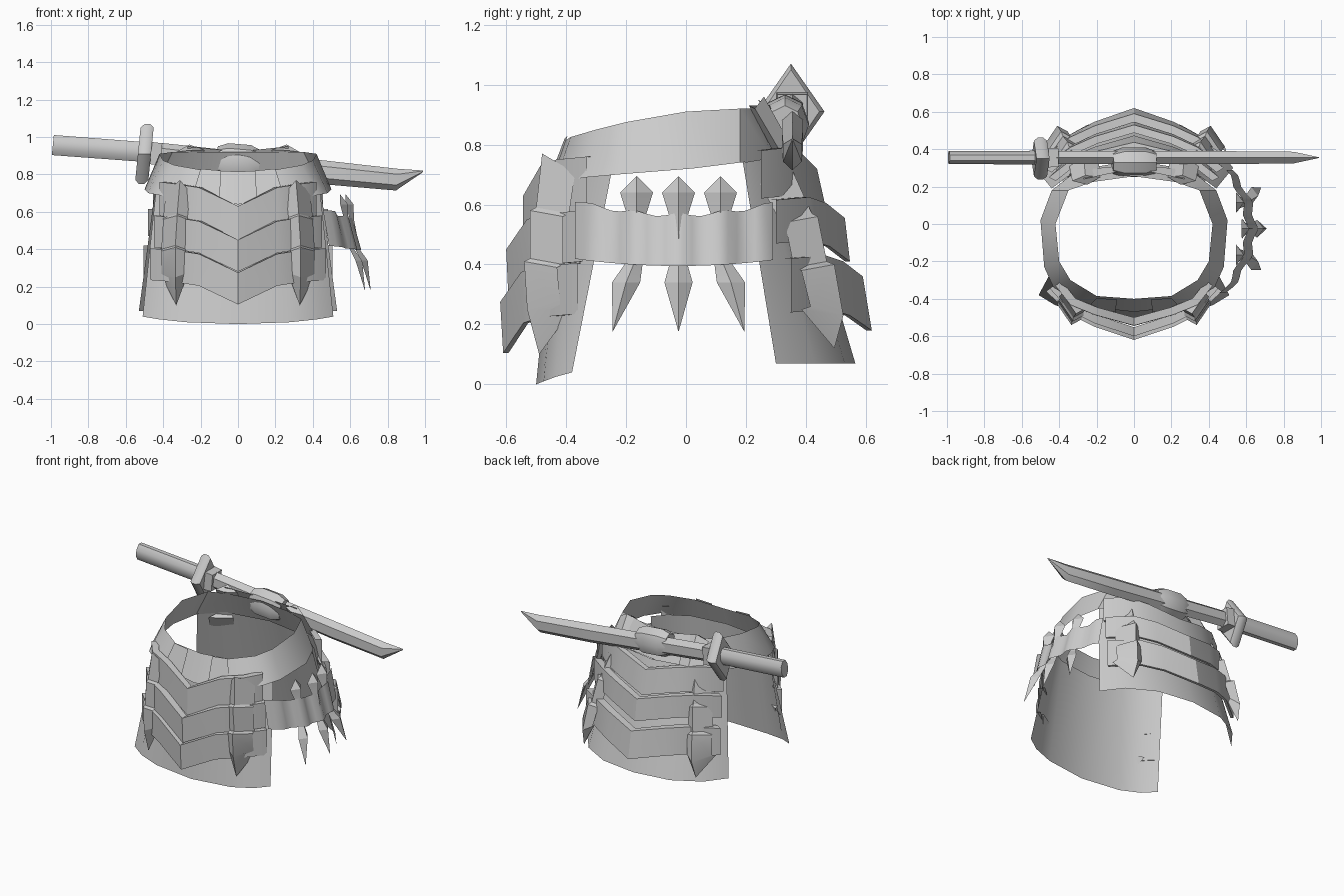
import bpy, bmesh, math

cube = bpy.data.objects.get("Cube")
if cube:
    bpy.data.objects.remove(cube, do_unlink=True)

grey = bpy.data.materials.new("plain_grey")
grey.use_nodes = True
COLOUR = (0.6, 0.6, 0.6, 1)
grey.diffuse_color = COLOUR
grey.node_tree.nodes["Principled BSDF"].inputs["Base Color"].default_value = COLOUR


def loft(name, rows, closed=False, caps=False, angle=30):
    """Skin a sheet or tube through rows holding the same number of points."""
    bm = bmesh.new()
    grid = [[bm.verts.new(p) for p in row] for row in rows]
    n = len(grid[0])
    for a, b in zip(grid, grid[1:]):
        for i in range(n if closed else n - 1):
            j = (i + 1) % n
            bm.faces.new((a[i], b[i], b[j], a[j]))
    if caps:
        bm.faces.new(grid[0])
        bm.faces.new(grid[-1])
    bmesh.ops.remove_doubles(bm, verts=bm.verts, dist=0.0005)
    bmesh.ops.recalc_face_normals(bm, faces=bm.faces)
    mesh = bpy.data.meshes.new(name)
    bm.to_mesh(mesh)
    bm.free()
    mesh.materials.append(grey)
    obj = bpy.data.objects.new(name, mesh)
    bpy.context.collection.objects.link(obj)
    bpy.ops.object.select_all(action='DESELECT')
    obj.select_set(True)
    bpy.context.view_layer.objects.active = obj
    bpy.ops.object.shade_smooth_by_angle(angle=math.radians(angle))
    return obj


def both(half):
    """Reflect a half row, running outwards from the centre, across x = 0."""
    return [(-x, y, z) for x, y, z in reversed(half[1:])] + half


def flip(rows, side):
    return [[(x * side, y, z) for x, y, z in row] for row in rows]


# Flared waist belt
belt_top = [(0, -.40, .815), (.2, -.385, .825), (.34, -.3, .85), (.4, -.2, .875),
            (.42, 0, .91), (.35, .18, .92), (.22, .225, .92), (0, .255, .92)]
belt_low = [(0, -.47, .64), (.26, -.44, .67), (.43, -.34, .69), (.48, -.23, .7),
            (.5, .02, .72), (.44, .18, .74), (.3, .29, .75), (0, .34, .75)]
loft("belt", [both(belt_top)[1:], both(belt_low)[1:]], closed=True)
for side, word in ((1, "left"), (-1, "right")):
    # Overlapping belt panels at the front
    loft(word + "_belt_panel", flip([
        [(.09, -.405, .82), (.2, -.395, .83)],
        [(.1, -.47, .65), (.25, -.45, .668)]], side))

# Plain skirt sheets under the armour
loft("front_skirt", [
    both([(0, -.43, .7), (.24, -.40, .7), (.37, -.33, .7), (.44, -.25, .7)]),
    both([(0, -.5, 0), (.28, -.475, .01), (.42, -.435, .025), (.51, -.38, .04)])])
loft("back_skirt", [
    both([(0, .36, .76), (.22, .32, .76), (.36, .25, .75), (.44, .19, .74)]),
    both([(0, .565, .07), (.25, .53, .07), (.43, .43, .07), (.53, .3, .07)])])


# Chevron plates in three overlapping tiers
def plate(name, s, y_top, y_low, z_top, z_low, x_end, y_end, lift):
    xs = (0, .21, .34, x_end)

    def row(y, z, shrink=1):
        ys = (y, y - .27 * (y - y_end), y - .52 * (y - y_end), y_end)
        return both([(x * shrink, s * v * shrink, z + d)
                     for x, v, d in zip(xs, ys, lift)])
    loft(name, [row(y_top, z_top, .92), row(y_top, z_top), row(y_low, z_low),
                row(y_low, z_low, .97)])


front_lift = (0, .1, .12, .13)
plate("front_upper_plate", -1, .543, .545, .63, .45, .42, .33, front_lift)
plate("front_middle_plate", -1, .6, .592, .45, .28, .45, .345, front_lift)
plate("front_lower_plate", -1, .62, .61, .275, .105, .47, .36, front_lift)
back_lift = (0, .05, .07, .06)
plate("back_upper_plate", 1, .437, .473, .72, .56, .455, .25, back_lift)
plate("back_middle_plate", 1, .53, .547, .555, .41, .48, .3, back_lift)
plate("back_lower_plate", 1, .59, .62, .36, .18, .505, .35, back_lift)


# Ridged straps running over the plates: x, y, z of the ridge, edge offset
def strap(name, s, side, stations):
    rows = []
    for x, y, z, d in stations:
        rows.append([(x - .055, s * (y - .01), z + d), (x, s * (y + .02), z),
                     (x + .075, s * (y - .09), z + d)])
    loft(name, flip(rows, side), closed=True, caps=True, angle=20)


front_path = [(.31, .46, .77, -.065), (.325, .48, .59, -.02), (.325, .5, .58, -.02),
              (.335, .5, .42, -.02), (.335, .52, .41, -.02), (.335, .51, .25, .02),
              (.33, .47, .1, .15)]
back_path = [(.3, .31, .77, -.05), (.35, .4, .57, -.02), (.355, .42, .56, -.02),
             (.38, .45, .41, -.02), (.39, .475, .4, -.02), (.41, .505, .23, .03),
             (.42, .475, .12, .13)]
for side, word in ((1, "left"), (-1, "right")):
    strap(word + "_front_strap", -1, side, front_path)
    strap(word + "_back_strap", 1, side, back_path)
    # Folded hanger that ties the sheath to the belt
    loft(word + "_sheath_hanger", flip([
        [(.18, .25, .93), (.26, .26, .96), (.33, .23, .92), (.25, .21, .93)],
        [(.19, .35, .77), (.27, .36, .78), (.35, .33, .75), (.26, .31, .74)]], side),
        closed=True, caps=True)
    # Cord from hanger to knot
    loft(word + "_cord", flip([
        [(.08, .28, .93), (.27, .24, .95)], [(.08, .31, .86), (.28, .29, .87)]], side))

# Rippled side band on the left hip
ys = [-.37 + i * .66 / 22 for i in range(23)]
band = [[], []]
for y in ys:
    q = (y + .025) ** 2
    ripple = .012 * math.cos((y + .025) * math.tau / .145)
    band[0].append((.6 - 1.15 * q + ripple, y, .565 + .4 * q + ripple / 2))
    band[1].append((.65 - 1.3 * q + ripple, y, .395 + .2 * q))
loft("side_band", band, angle=50)

# Leaf spikes hanging through the band: x, z, half width, sideways lean
leaf = [(.575, .695, 0, 0), (.59, .64, .055, 0), (.605, .56, .03, 0),
        (.635, .4, .03, .01), (.67, .34, .047, .035), (.71, .175, 0, .08)]
for f, word in ((-1, "front"), (0, "middle"), (1, "back")):
    rows = []
    for x, z, w, lean in leaf:
        y = -.025 + f * (.14 + lean)
        x -= .03 * abs(f)
        rows.append([(x - w * .25, y - w, z), (x + w * .5, y, z),
                     (x - w * .25, y + w, z), (x + w * .1, y, z)])
    loft(word + "_spike", rows, closed=True, angle=20)


# Sword pieces, lofted along x: x, centre z, half depth, half height
def tube(name, stations, n, y=.355, turn=0, angle=40):
    rows = []
    for x, zc, ry, rz in stations:
        ring = []
        for i in range(n):
            a = math.tau * i / n + turn
            dz = rz * math.sin(a)
            ring.append((x + .1 * dz, y + ry * math.cos(a), zc + dz))
        rows.append(ring)
    loft(name, rows, closed=True, caps=True, angle=angle)


tube("sword_handle", [(-.99, .957, .037, .058), (-.5, .92, .04, .057)], 8, turn=math.pi / 8)
tube("sword_guard", [(-.535, .91, .095, .14), (-.515, .91, .112, .16),
                     (-.485, .91, .112, .16), (-.465, .91, .095, .14)], 4, y=.35)
tube("sheath_collar", [(-.48, .915, .075, .085), (-.41, .91, .07, .08)], 4, turn=math.pi / 4)
tube("sheath", [(-.42, .912, .04, .057), (.47, .81, .04, .063), (.85, .772, .036, .058),
                (.99, .817, .002, .004)], 6, turn=math.pi / 2)
tube("sheath_knot", [(-.115, .88, .06, .07), (-.06, .875, .08, .092),
                     (.06, .865, .08, .092), (.115, .86, .06, .07)], 8, y=.33)
